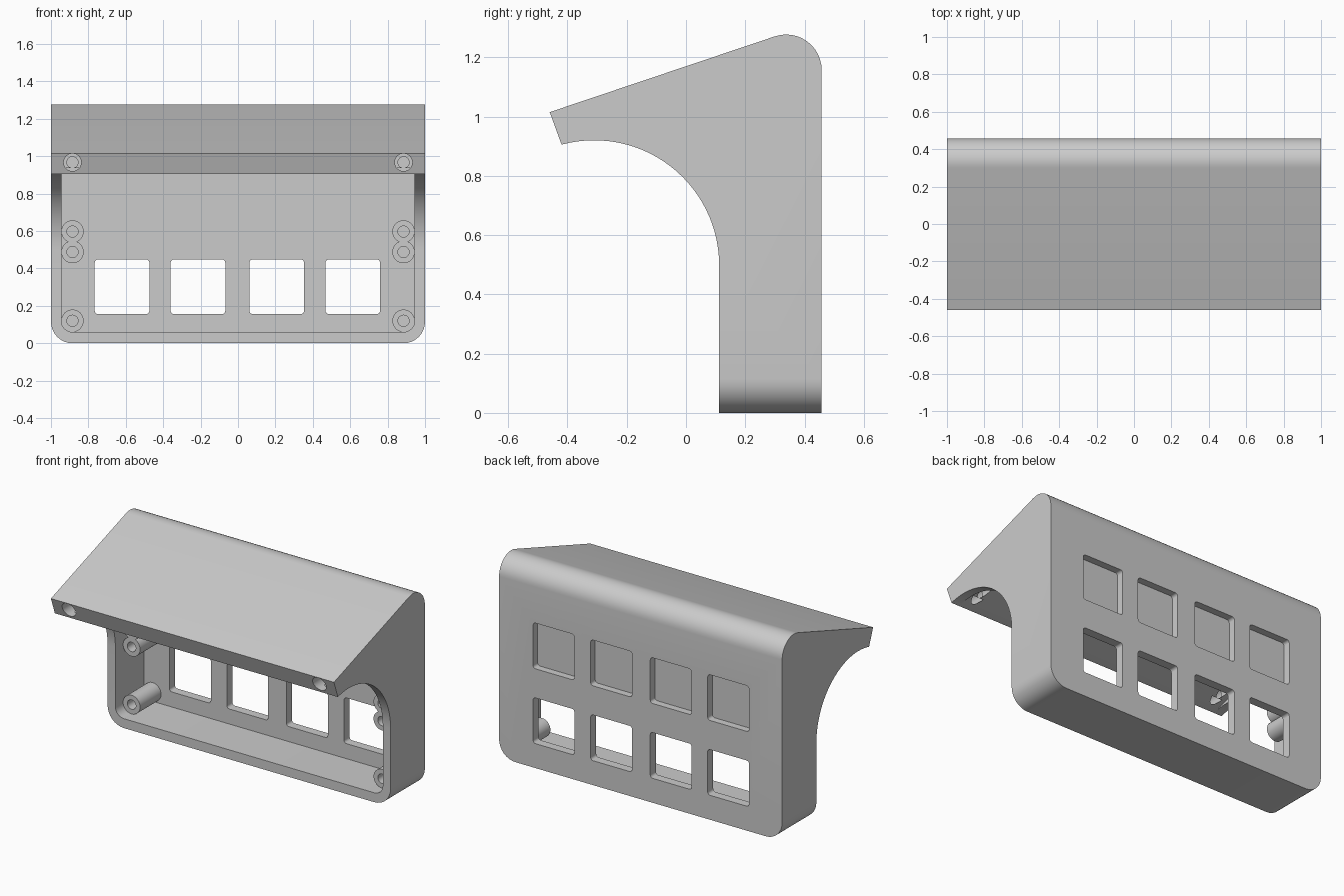
import bpy
import bmesh
from math import sin, cos, radians, tau

cube = bpy.data.objects.get("Cube")
if cube:
    bpy.data.objects.remove(cube, do_unlink=True)

grey = bpy.data.materials.new("Plain grey")
grey.use_nodes = True
colour = (0.6, 0.6, 0.6, 1)
grey.diffuse_color = colour
grey.node_tree.nodes["Principled BSDF"].inputs["Base Color"].default_value = colour


def arc(cy, cz, r, start, end, n):
    """Points on an arc in the side plane, angles in degrees."""
    angles = [radians(start + (end - start) * i / n) for i in range(n + 1)]
    return [(cy + r * cos(a), cz + r * sin(a)) for a in angles]


def finish(name, bm):
    bmesh.ops.recalc_face_normals(bm, faces=bm.faces)
    mesh = bpy.data.meshes.new(name)
    bm.to_mesh(mesh)
    bm.free()
    mesh.materials.append(grey)
    obj = bpy.data.objects.new(name, mesh)
    bpy.context.collection.objects.link(obj)
    return obj


def prism(name, profile, x, half, radius):
    """Side profile extruded along x, its long front-to-back edges rounded."""
    bm = bmesh.new()
    face = bm.faces.new([bm.verts.new((x - half, y, z)) for y, z in profile])
    new = bmesh.ops.extrude_face_region(bm, geom=[face])["geom"]
    moved = [v for v in new if isinstance(v, bmesh.types.BMVert)]
    bmesh.ops.translate(bm, verts=moved, vec=(2 * half, 0, 0))
    edges = []
    for e in bm.edges:
        d = e.verts[0].co - e.verts[1].co
        if abs(d.y) > 0.045 and abs(d.x) + abs(d.z) < 1e-5:
            edges.append(e)
    bmesh.ops.bevel(bm, geom=edges, offset=radius, segments=8, profile=0.5, affect='EDGES')
    return finish(name, bm)


def lathe(name, profile, x, z, steps=32):
    """Profile of (radius, y) revolved about a front-to-back axis."""
    bm = bmesh.new()
    verts = [bm.verts.new((x + r, y, z)) for r, y in profile]
    edges = [bm.edges.new(pair) for pair in zip(verts, verts[1:])]
    bmesh.ops.spin(bm, geom=verts + edges, cent=(x, 0, z), axis=(0, 1, 0),
                   angle=tau, steps=steps)
    bmesh.ops.remove_doubles(bm, verts=bm.verts, dist=1e-5)
    return finish(name, bm)


def smooth(obj):
    bpy.ops.object.select_all(action='DESELECT')
    obj.select_set(True)
    bpy.context.view_layer.objects.active = obj
    bpy.ops.object.shade_smooth_by_angle(angle=radians(30))


def cut(obj, cutter):
    mod = obj.modifiers.new("Cut", 'BOOLEAN')
    mod.operation = 'DIFFERENCE'
    mod.solver = 'EXACT'
    mod.object = cutter
    bpy.context.view_layer.objects.active = obj
    bpy.ops.object.modifier_apply(modifier=mod.name)
    bpy.data.objects.remove(cutter, do_unlink=True)


# Housing: upright box with a sloping hood and arched underside
outer = [(0.458, 0)] + arc(0.338, 1.157, 0.12, 0, 108.5, 12)
outer += [(-0.46, 1.015)] + arc(-0.31, 0.498, 0.422, 105.1, 0, 28) + [(0.112, 0)]
housing = prism("housing", outer, 0, 1, 0.115)

# Hollow, open to the front, its ceiling rising from the lip parallel to the hood
inner = [(0.402, 0.06), (0.402, 1.175), (-0.45, 0.894), (-0.45, 0.06)]
cut(housing, prism("hollow_cutter", inner, 0, 0.945, 0.06))

# Lower windows go through the back, upper ones are blind pockets
for x in (-0.62, -0.214, 0.207, 0.614):
    for low, depth in ((0.156, 0.36), (0.634, 0.412)):
        high = low + 0.292
        rect = [(depth, low), (0.5, low), (0.5, high), (depth, high)]
        cut(housing, prism("window_cutter", rect, x, 0.146, 0.018))

# Stepped screw holes through the lip, running out through the sloping ceiling
for x in (-0.885, 0.885):
    hole = [(0, -0.55), (0.047, -0.55), (0.047, -0.32), (0.03, -0.32), (0.03, -0.08), (0, -0.08)]
    cut(housing, lathe("screw_hole_cutter", hole, x, 0.967))
smooth(housing)

# Screw bosses on the back wall
for side, x in (("right", -0.885), ("left", 0.885)):
    for level, z in (("lower", 0.12), ("middle", 0.488), ("upper", 0.597)):
        post = [(0.06, 0.41), (0.06, 0.19), (0.03, 0.19), (0.03, 0.38), (0, 0.38)]
        smooth(lathe(f"{side}_{level}_boss", post, x, z))
